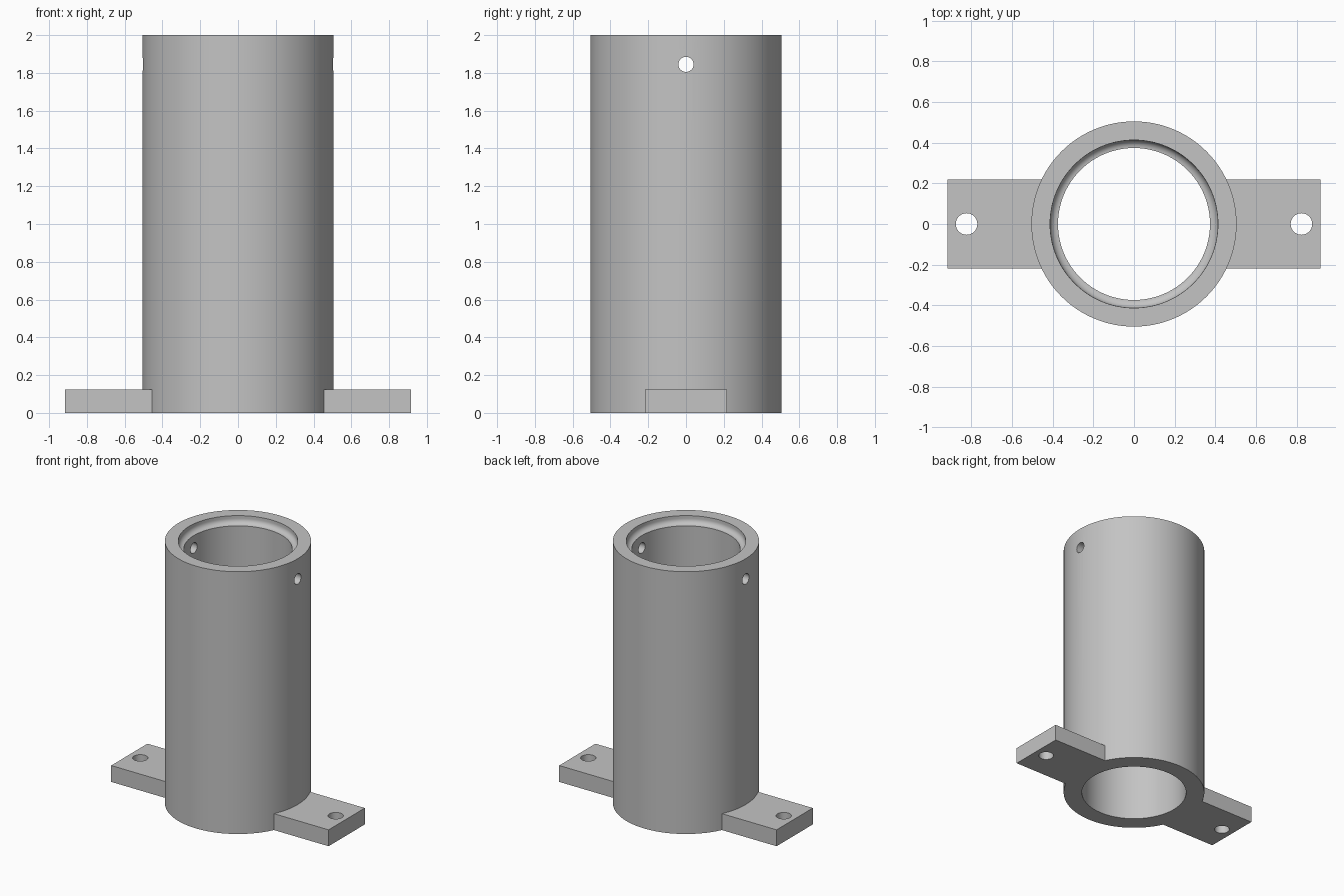
import bpy, bmesh
from math import pi, sin, cos, asin, radians
from mathutils import Matrix

if "Cube" in bpy.data.objects:
    bpy.data.objects.remove(bpy.data.objects["Cube"], do_unlink=True)

HEIGHT, OUTER, BORE, RECESS = 2.0, 0.505, 0.374, 0.413
TAB_END, TAB_HALF, TAB_TOP, TAB_HOLE_X = 0.917, 0.218, 0.125, 0.824

grey = bpy.data.materials.new("plain grey")
grey.use_nodes = True
grey.diffuse_color = (0.55, 0.55, 0.55, 1)
grey.node_tree.nodes["Principled BSDF"].inputs["Base Color"].default_value = grey.diffuse_color


def make_object(name, bm):
    bmesh.ops.recalc_face_normals(bm, faces=bm.faces)
    mesh = bpy.data.meshes.new(name)
    bm.to_mesh(mesh)
    bm.free()
    mesh.materials.append(grey)
    obj = bpy.data.objects.new(name, mesh)
    bpy.context.collection.objects.link(obj)
    return obj


def drill(obj, radius, matrix):
    """Cut a round hole along the local z of the matrix."""
    bm = bmesh.new()
    bmesh.ops.create_cone(bm, cap_ends=True, segments=40, radius1=radius,
                          radius2=radius, depth=2, matrix=matrix)
    cutter = make_object("drill_cutter", bm)
    cutter.hide_render = True
    mod = obj.modifiers.new("hole", 'BOOLEAN')
    mod.operation, mod.solver, mod.object = 'DIFFERENCE', 'EXACT', cutter
    select_only(obj)
    bpy.ops.object.modifier_apply(modifier=mod.name)
    bpy.data.objects.remove(cutter, do_unlink=True)


def select_only(obj):
    bpy.ops.object.select_all(action='DESELECT')
    obj.select_set(True)
    bpy.context.view_layer.objects.active = obj


# Tube: lathed wall with a rounded seat inside the top rim
fillet = RECESS - BORE
seat_z = HEIGHT - 0.06
profile = [(BORE, 0), (OUTER, 0), (OUTER, HEIGHT), (RECESS, HEIGHT)]
for i in range(9):
    a = i / 8 * pi / 2
    profile.append((BORE + fillet * cos(a), seat_z + fillet * (1 - sin(a))))

bm = bmesh.new()
verts = [bm.verts.new((r, 0, z)) for r, z in profile]
edges = [bm.edges.new((v, verts[(i + 1) % len(verts)])) for i, v in enumerate(verts)]
bmesh.ops.spin(bm, geom=verts + edges, cent=(0, 0, 0), axis=(0, 0, 1),
               angle=2 * pi, steps=96)
bmesh.ops.remove_doubles(bm, verts=bm.verts, dist=0.0001)
tube = make_object("tube", bm)

# Cross pin hole near the top, through both walls
drill(tube, 0.04, Matrix.Translation((0, 0, 1.845)) @ Matrix.Rotation(pi / 2, 4, 'Y'))

# Mounting tabs: plates whose inner end follows the tube wall
parts = [tube]
for side, name in ((1, "left_mounting_tab"), (-1, "right_mounting_tab")):
    reach = OUTER - 0.001
    spread = asin(TAB_HALF / reach)
    outline = [(TAB_END, -TAB_HALF), (TAB_END, TAB_HALF)]
    for i in range(17):
        a = spread * (1 - i / 8)
        outline.append((reach * cos(a), reach * sin(a)))
    bm = bmesh.new()
    face = bm.faces.new([bm.verts.new((side * x, y, 0)) for x, y in outline])
    top = bmesh.ops.extrude_face_region(bm, geom=[face])
    moved = [g for g in top["geom"] if isinstance(g, bmesh.types.BMVert)]
    bmesh.ops.translate(bm, verts=moved, vec=(0, 0, TAB_TOP))
    tab = make_object(name, bm)
    drill(tab, 0.053, Matrix.Translation((side * TAB_HOLE_X, 0, 0)))
    parts.append(tab)

# Smooth curved walls, crisp rims
for obj in parts:
    select_only(obj)
    bpy.ops.object.shade_smooth_by_angle(angle=radians(30))
